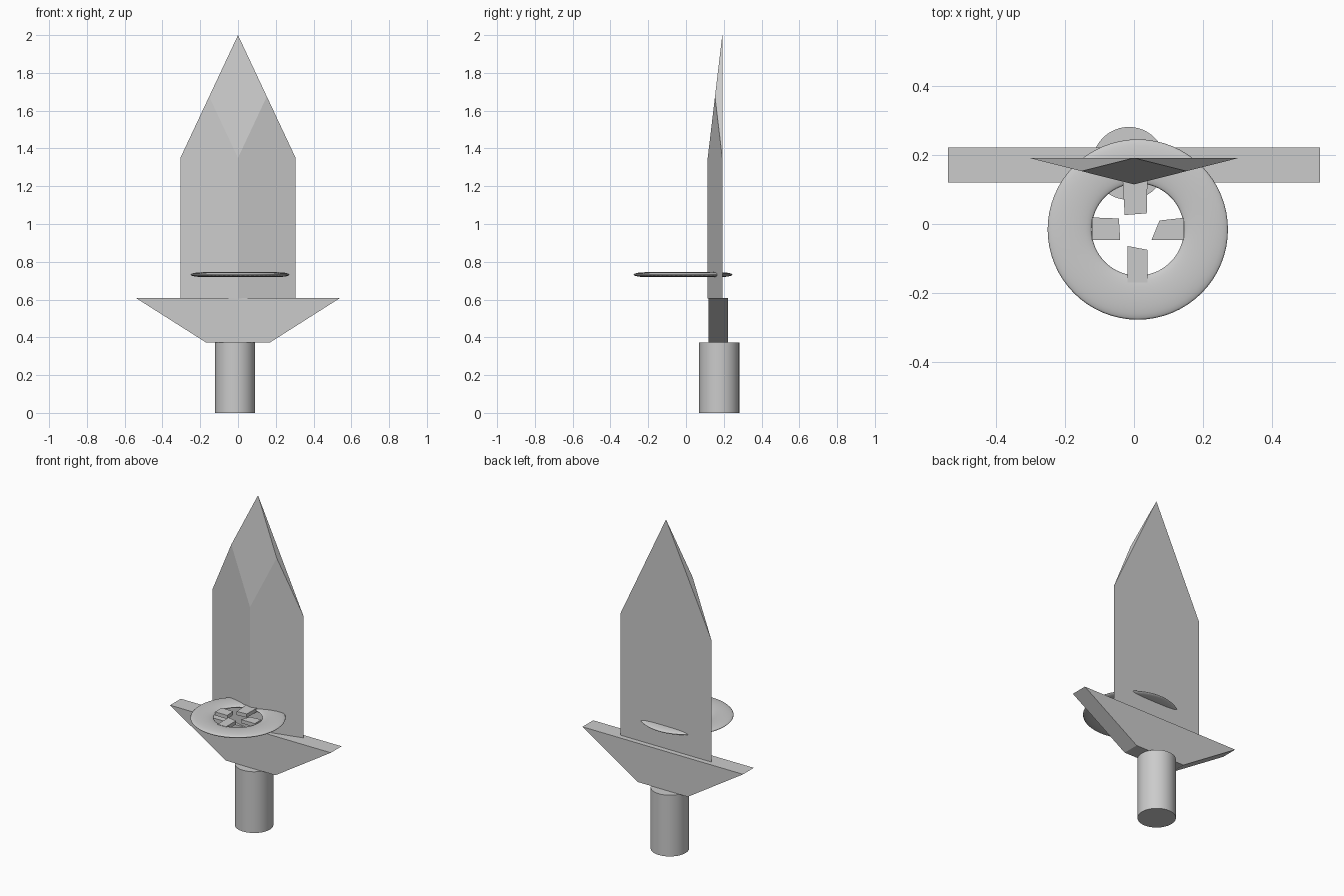
import bpy
import bmesh
import math
from mathutils import Vector

if "Cube" in bpy.data.objects:
    bpy.data.objects.remove(bpy.data.objects["Cube"], do_unlink=True)

# One plain grey for everything
GREY = (0.6, 0.6, 0.6, 1.0)
grey = bpy.data.materials.new("plain_grey")
grey.use_nodes = True
grey.diffuse_color = GREY
grey.node_tree.nodes["Principled BSDF"].inputs["Base Color"].default_value = GREY


def solid(name, verts, faces):
    """Flat-shaded closed mesh from corner points."""
    bm = bmesh.new()
    vs = [bm.verts.new(v) for v in verts]
    for face in faces:
        bm.faces.new([vs[i] for i in face])
    bmesh.ops.recalc_face_normals(bm, faces=bm.faces[:])
    mesh = bpy.data.meshes.new(name)
    bm.to_mesh(mesh)
    bm.free()
    mesh.materials.append(grey)
    obj = bpy.data.objects.new(name, mesh)
    bpy.context.collection.objects.link(obj)
    return obj


def prism(name, outline, offset):
    """Extrude a planar outline along an offset vector."""
    n = len(outline)
    base = [Vector(p) for p in outline]
    sides = [(i, (i + 1) % n, (i + 1) % n + n, i + n) for i in range(n)]
    return solid(name, base + [p + Vector(offset) for p in base],
                 [range(n), range(n, 2 * n)] + sides)


def finish_round(name):
    """Name, colour and smooth the primitive just added."""
    obj = bpy.context.object
    obj.name = name
    obj.data.materials.append(grey)
    bpy.ops.object.shade_smooth_by_angle(angle=math.radians(40))
    return obj


# Blade: flat back, ridged front, faceted point
HALF, BACK, RIDGE = 0.305, 0.192, 0.115
BOTTOM, SHOULDER, TIP = 0.605, 1.35, 2.0
mid = ((BACK + RIDGE) / 2, (SHOULDER + TIP) / 2)
verts = [(x, y, z) for z in (BOTTOM, SHOULDER)
         for x, y in ((-HALF, BACK), (HALF, BACK), (0, RIDGE))]
verts += [(-HALF / 2, *mid), (HALF / 2, *mid), (0, BACK, TIP)]
solid("blade", verts, [
    (0, 1, 2),            # underside
    (0, 1, 4, 8, 3),      # back
    (0, 2, 5, 6, 3),      # front slopes
    (1, 2, 5, 7, 4),
    (5, 7, 8, 6),         # point facet
    (3, 6, 8), (4, 7, 8)  # bevelled point edges
])

# Guard: upturned trapezoid
prism("guard", [(-0.168, 0.12, 0.372), (0.168, 0.12, 0.372),
                (0.54, 0.12, 0.608), (-0.54, 0.12, 0.608)], (0, 0.103, 0))

# Handle
bpy.ops.mesh.primitive_cylinder_add(vertices=48, radius=0.106, depth=0.372,
                                    location=(-0.015, 0.176, 0.186))
finish_round("handle")

# Flattened ring piercing the blade
RING_Z = 0.732
bpy.ops.mesh.primitive_torus_add(major_segments=64, minor_segments=16,
                                 major_radius=0.198, minor_radius=0.064,
                                 location=(0.011, -0.016, RING_Z))
ring = finish_round("ring")
ring.scale.z = 0.2

# Four slightly uneven teeth inside the ring
teeth = {
    "back_tooth": [(-0.033, 0.125), (0.039, 0.125), (0.037, 0.031), (-0.027, 0.026)],
    "front_tooth": [(-0.019, -0.064), (0.039, -0.075), (0.039, -0.17), (-0.019, -0.17)],
    "right_tooth": [(-0.122, 0.019), (-0.044, 0.016), (-0.04, -0.046), (-0.122, -0.046)],
    "left_tooth": [(0.074, 0.01), (0.145, 0.018), (0.145, -0.046), (0.051, -0.046)],
}
for name, outline in teeth.items():
    prism(name, [(x, y, RING_Z - 0.011) for x, y in outline], (0, 0, 0.022))
